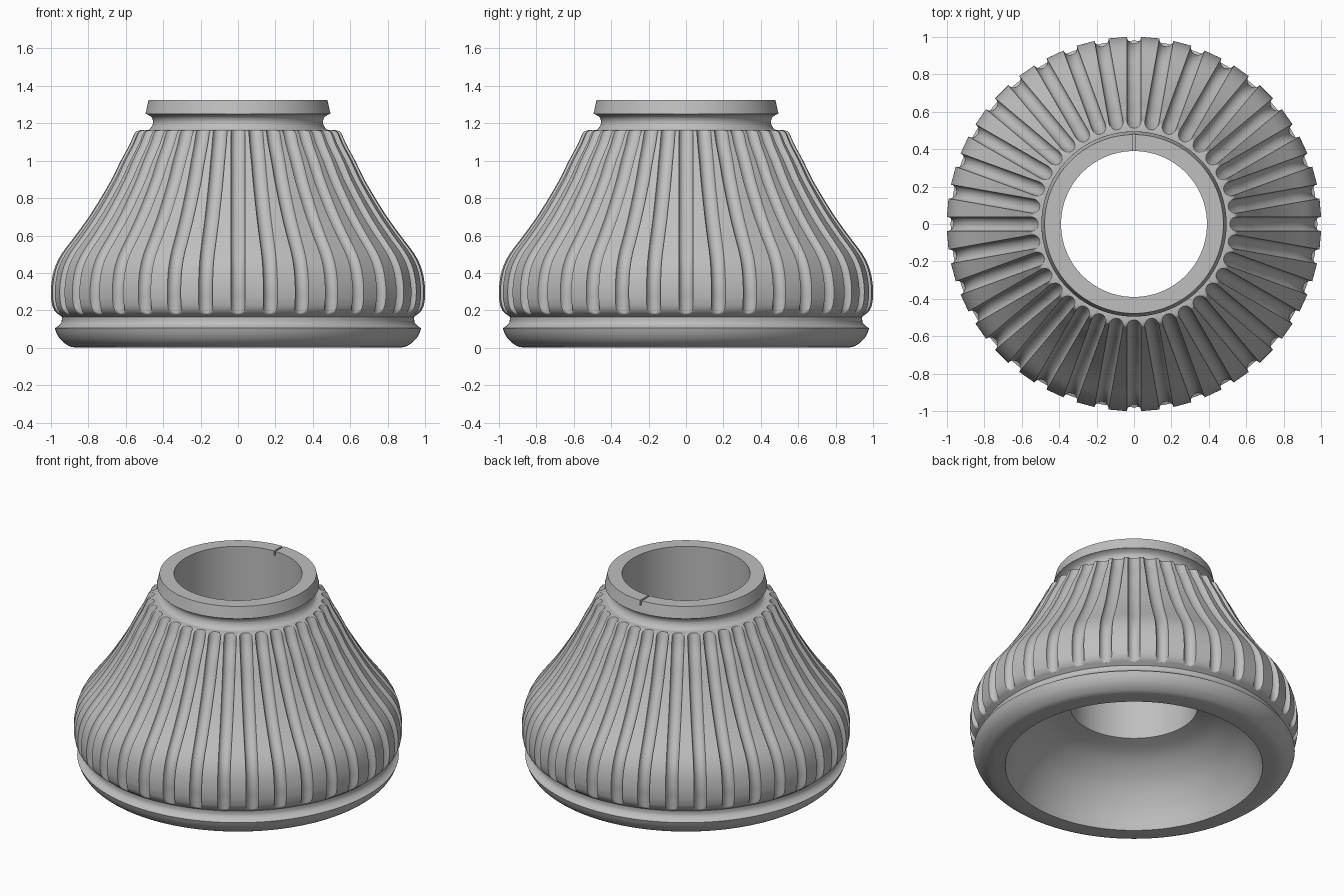
import bpy
import math

FLUTES = 36
HALF_W = 0.038      # half width of one flute
DEPTH = 0.037
STEPS = 10          # segments across one flute

cube = bpy.data.objects.get("Cube")
if cube:
    bpy.data.objects.remove(cube)

grey = bpy.data.materials.new("plain grey")
grey.use_nodes = True
colour = (0.52, 0.52, 0.52, 1)
grey.diffuse_color = colour
grey.node_tree.nodes["Principled BSDF"].inputs["Base Color"].default_value = colour


def make_object(name, rings, closed=False):
    """Skin a list of equal-length horizontal rings, ordered bottom to top on the outside."""
    n = len(rings[0])
    verts = [v for ring in rings for v in ring]
    count = len(rings)
    faces = []
    for i in range(count if closed else count - 1):
        a, b = i * n, (i + 1) % count * n
        for j in range(n):
            k = (j + 1) % n
            faces.append((a + j, a + k, b + k, b + j))
    mesh = bpy.data.meshes.new(name)
    mesh.from_pydata(verts, [], faces)
    mesh.materials.append(grey)
    obj = bpy.data.objects.new(name, mesh)
    bpy.context.collection.objects.link(obj)
    return obj


def shade(obj):
    bpy.ops.object.select_all(action='DESELECT')
    obj.select_set(True)
    bpy.context.view_layer.objects.active = obj
    bpy.ops.object.shade_smooth_by_angle(angle=math.radians(32))


def circle(r, z, n=144):
    return [(r * math.cos(t), r * math.sin(t), z)
            for t in (math.tau * j / n for j in range(n))]


def smooth(points, steps=5):
    """Catmull-Rom curve through (radius, height) points."""
    p = [points[0]] + points + [points[-1]]
    out = []
    for a, b, c, d in zip(p, p[1:], p[2:], p[3:]):
        for s in range(steps):
            t = s / steps
            out.append(tuple(
                0.5 * (2 * b[k] + (c[k] - a[k]) * t
                       + (2 * a[k] - 5 * b[k] + 4 * c[k] - d[k]) * t * t
                       + (3 * b[k] - a[k] - 3 * c[k] + d[k]) * t ** 3)
                for k in (0, 1)))
    return out + [points[-1]]


# Fluted body: flutes follow the main curve and run out through both rounded ends
main = smooth([(1.0, 0.26), (1.0, 0.33), (0.983, 0.42), (0.945, 0.5), (0.87, 0.6),
               (0.798, 0.7), (0.735, 0.8), (0.677, 0.9), (0.628, 1.0), (0.584, 1.08),
               (0.566, 1.12)], 4)
foot = smooth([(0.942, 0.165), (0.958, 0.177), (0.977, 0.193), (0.992, 0.22), (1.0, 0.26)], 4)[:-1]
shoulder = smooth([(0.566, 1.12), (0.556, 1.143), (0.545, 1.157), (0.525, 1.163)], 4)[1:]


def flute_ring(ridge, guide, z):
    ring = []
    half = math.asin(HALF_W / guide)
    for f in range(FLUTES):
        centre = math.tau * f / FLUTES
        for s in range(STEPS + 1):
            a = math.pi * s / STEPS
            r = min(ridge, guide - DEPTH * math.sin(a))
            t = centre - half * math.cos(a)
            ring.append((r * math.cos(t), r * math.sin(t), z))
    return ring


rings = [flute_ring(r, 1.0, z) for r, z in foot]
rings += [flute_ring(r, r, z) for r, z in main]
rings += [flute_ring(r, 0.566 - 0.4 * (z - 1.12), z) for r, z in shoulder]
rings.append(flute_ring(0.49, 0.55, 1.163))
shade(make_object("fluted_body", rings))

# Base bead and groove, joined to the hollow underside and the straight bore
dome = smooth([(0.39, 0.42), (0.53, 0.37), (0.66, 0.265), (0.745, 0.13), (0.785, 0)])
bead = smooth([(0.86, 0), (0.9, 0.008), (0.94, 0.035), (0.965, 0.068), (0.98, 0.105)])
groove = smooth([(0.98, 0.105), (0.958, 0.118), (0.944, 0.138), (0.942, 0.165)])[1:]
profile = [(0.39, 1.26)] + dome + bead + groove
shade(make_object("base_and_bore", [circle(r, z) for r, z in profile]))

# Waisted neck under the collar
neck = smooth([(0.492, 1.162), (0.475, 1.167), (0.46, 1.185), (0.454, 1.207),
               (0.46, 1.228), (0.475, 1.242), (0.495, 1.252)])
shade(make_object("neck", [circle(r, z) for r, z in neck]))

# Tapered collar with a narrow locating slot at the back
collar = make_object("collar", [circle(r, z) for r, z in (
    (0.39, 1.25), (0.495, 1.25), (0.478, 1.325), (0.39, 1.325))], closed=True)
bpy.ops.mesh.primitive_cube_add(size=1, location=(0, 0.44, 1.325))
cutter = bpy.context.object
cutter.name = "slot_cutter"
cutter.scale = (0.012, 0.16, 0.06)
cutter.hide_render = True
cut = collar.modifiers.new("slot", 'BOOLEAN')
cut.operation = 'DIFFERENCE'
cut.object = cutter
shade(collar)
bpy.ops.object.modifier_apply(modifier="slot")
bpy.data.objects.remove(cutter)
